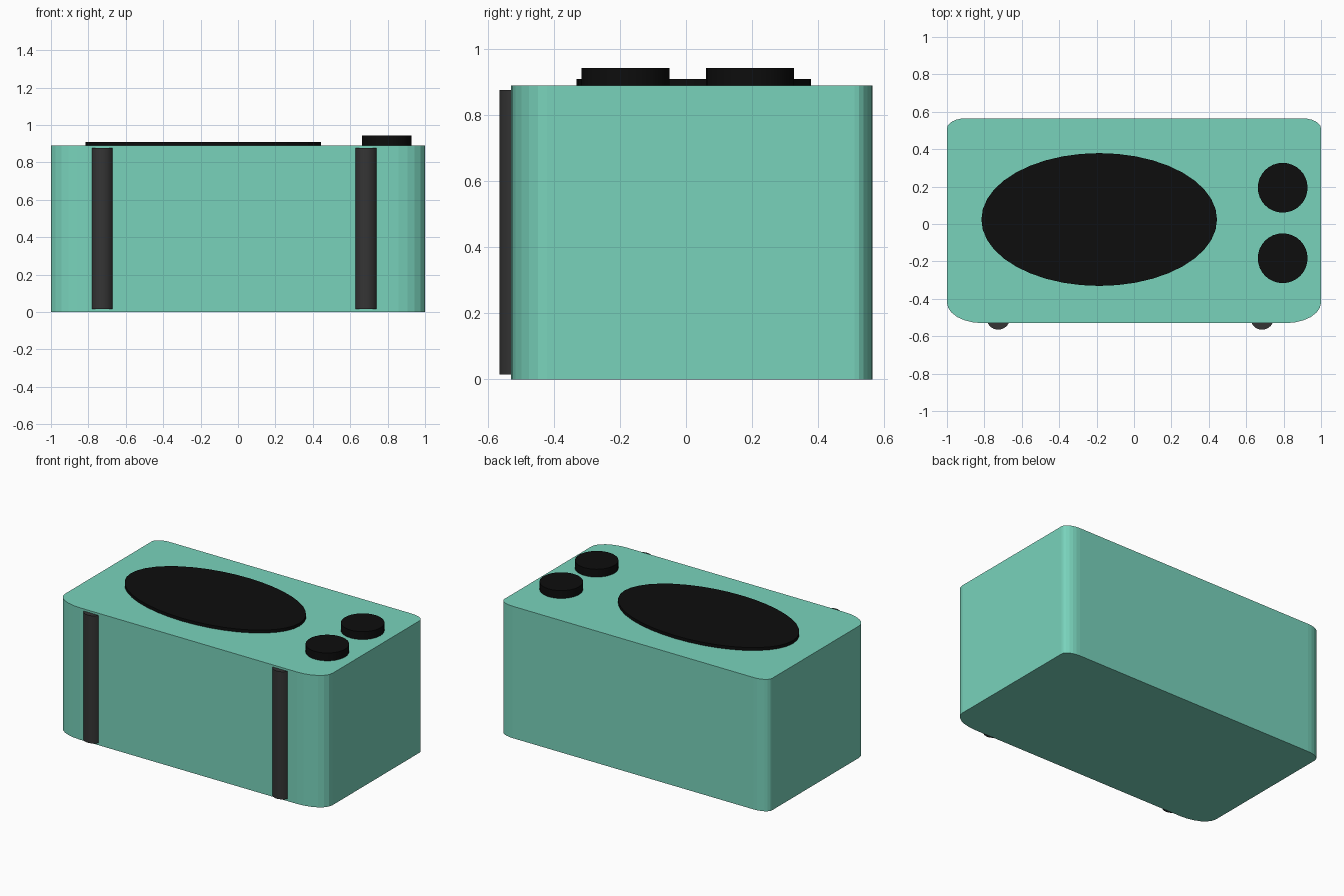
import bpy, bmesh
from math import sin, cos, pi

if "Cube" in bpy.data.objects:
    bpy.data.objects.remove(bpy.data.objects["Cube"])


def material(name, rgb):
    m = bpy.data.materials.new(name)
    m.diffuse_color = (*rgb, 1)
    m.use_nodes = True
    m.node_tree.nodes["Principled BSDF"].inputs["Base Color"].default_value = m.diffuse_color
    return m


TEAL = material("teal", (0.19, 0.65, 0.50))
BLACK = material("black", (0.004, 0.004, 0.004))
CHARCOAL = material("charcoal", (0.035, 0.035, 0.035))


def prism(name, outline, z0, z1, mat, smooth=False):
    """Extrude a closed xy outline from z0 to z1."""
    bm = bmesh.new()
    base = bm.faces.new([bm.verts.new((x, y, z0)) for x, y in outline])
    top = bmesh.ops.extrude_face_region(bm, geom=[base])["geom"]
    for v in top:
        if isinstance(v, bmesh.types.BMVert):
            v.co.z = z1
    bmesh.ops.recalc_face_normals(bm, faces=bm.faces)
    mesh = bpy.data.meshes.new(name)
    bm.to_mesh(mesh)
    bm.free()
    mesh.materials.append(mat)
    ob = bpy.data.objects.new(name, mesh)
    bpy.context.collection.objects.link(ob)
    if smooth:
        bpy.ops.object.select_all(action='DESELECT')
        ob.select_set(True)
        bpy.context.view_layer.objects.active = ob
        bpy.ops.object.shade_smooth_by_angle(angle=pi / 6)
    return ob


def arc(cx, cy, rx, ry, start, sweep, n):
    return [(cx + rx * cos(start + sweep * i / n), cy + ry * sin(start + sweep * i / n))
            for i in range(n + 1)]


def ellipse(cx, cy, rx, ry, n=32):
    return arc(cx, cy, rx, ry, 0, 2 * pi, n)[:-1]


# Body: wide elliptical corners at the front, tighter ones at the back
FRONT, BACK = -0.53, 0.565
fx, fy, bx, by = 0.19, 0.11, 0.10, 0.055
outline = (arc(1 - bx, BACK - by, bx, by, 0, pi / 2, 6)
           + arc(-1 + bx, BACK - by, bx, by, pi / 2, pi / 2, 6)
           + arc(-1 + fx, FRONT + fy, fx, fy, pi, pi / 2, 6)
           + arc(1 - fx, FRONT + fy, fx, fy, 1.5 * pi, pi / 2, 6))
prism("body", outline, 0, 0.89, TEAL)

# Oval panel on the top
prism("oval_panel", ellipse(-0.186, 0.024, 0.63, 0.355, 40), 0.87, 0.91, BLACK)

# Two round knobs
for label, y in (("front", -0.183), ("back", 0.194)):
    prism(label + "_knob", ellipse(0.795, y, 0.133, 0.133), 0.87, 0.943, BLACK, True)

# Two vertical rods half sunk into the front
for label, x in (("left", -0.726), ("right", 0.685)):
    prism(label + "_front_rod", ellipse(x, -0.503, 0.062, 0.062), 0.015, 0.876, CHARCOAL, True)
